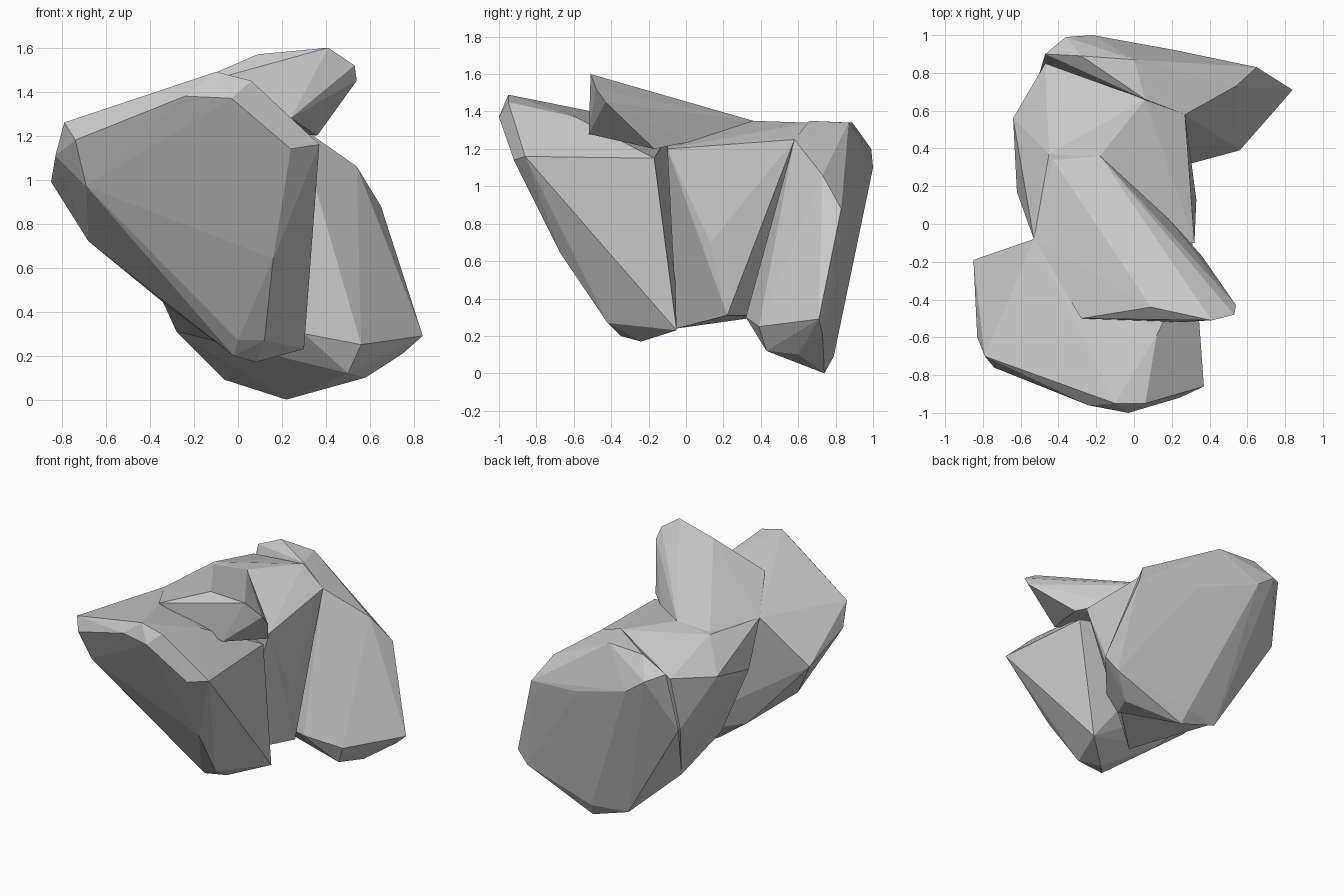
import bpy, bmesh


def faceted_chunk(name, corners):
    """Convex flat-sided rock chunk wrapped around a few corner points."""
    bm = bmesh.new()
    for c in corners:
        bm.verts.new(c)
    hull = bmesh.ops.convex_hull(bm, input=bm.verts)
    loose = {g for g in hull["geom_interior"] + hull["geom_unused"]
             if isinstance(g, bmesh.types.BMVert) and g.is_valid}
    bmesh.ops.delete(bm, geom=list(loose), context="VERTS")
    bmesh.ops.recalc_face_normals(bm, faces=bm.faces)
    me = bpy.data.meshes.new(name)
    bm.to_mesh(me)
    bm.free()
    ob = bpy.data.objects.new(name, me)
    bpy.context.collection.objects.link(ob)
    return ob


# Front block with the sloping front face
front = faceted_chunk("rock", [
    (-.24, -.96, 1.38), (-.03, -1, 1.37), (.24, -.92, 1.14), (.37, -.86, 1.16),
    (-.74, -.76, 1.18), (-.79, -.70, 1.26), (-.10, -.95, 1.49), (.06, -.95, 1.45),
    (-.85, -.19, .99), (-.83, -.60, 1.11), (-.69, -.68, .97), (-.68, -.30, .72),
    (-.35, -.20, .45), (0, -.42, .27), (.12, -.42, .27), (-.02, -.35, .20),
    (.08, -.24, .17), (.30, -.05, .23), (.16, -.67, .64), (.12, -.59, 1.37),
    (-.28, -.50, 1.40), (-.53, -.08, 1.30), (.32, -.17, 1.15)])

# Waist joining front and back
waist = faceted_chunk("rock_waist", [
    (-.53, -.08, 1.30), (-.45, .37, 1.33), (-.18, .36, 1.35), (.18, .03, 1.24),
    (.32, -.10, 1.20), (.33, .13, .70), (.30, .22, .31), (-.28, .45, .31),
    (-.62, .17, 1.05), (-.64, .56, 1.15), (-.47, .85, 1.20), (.06, .66, 1.34),
    (.27, .58, 1.25), (-.50, .78, .82), (0, -.05, .24), (-.35, .10, .50)])

# Back block spreading down to the foot
back = faceted_chunk("rock_back", [
    (-.47, .90, 1.25), (-.36, .99, 1.20), (-.22, 1, 1.10), (-.28, .89, 1.34),
    (0, .87, 1.34), (.06, .66, 1.35), (.27, .58, 1.25), (.54, .73, 1.06),
    (.22, .92, .95), (.65, .83, .88), (.84, .71, .29), (.67, .60, .40),
    (.56, .39, .25), (.50, .43, .12), (.58, .60, .10), (.22, .74, 0),
    (-.06, .74, .09), (.20, .79, .09), (.75, .73, .21), (-.50, .80, .82),
    (-.28, .45, .31), (.30, .32, .30)])

# Overhanging fin on top
fin = faceted_chunk("rock_fin", [
    (.41, -.51, 1.60), (.53, -.48, 1.52), (.54, -.43, 1.45), (.09, -.44, 1.57),
    (-.28, -.50, 1.41), (.12, -.50, 1.30), (.24, -.52, 1.28), (.36, -.17, 1.20),
    (-.18, .36, 1.35), (.18, .03, 1.24), (-.53, -.08, 1.30), (-.45, .37, 1.32)])

# Fuse the chunks into one rock
chunks = [waist, back, fin]
for ob in chunks:
    mod = front.modifiers.new("fuse", "BOOLEAN")
    mod.operation = "UNION"
    mod.solver = "EXACT"
    mod.object = ob
fused = bpy.data.meshes.new_from_object(
    front.evaluated_get(bpy.context.evaluated_depsgraph_get()))
front.modifiers.clear()
front.data = fused
for ob in chunks:
    bpy.data.objects.remove(ob)
